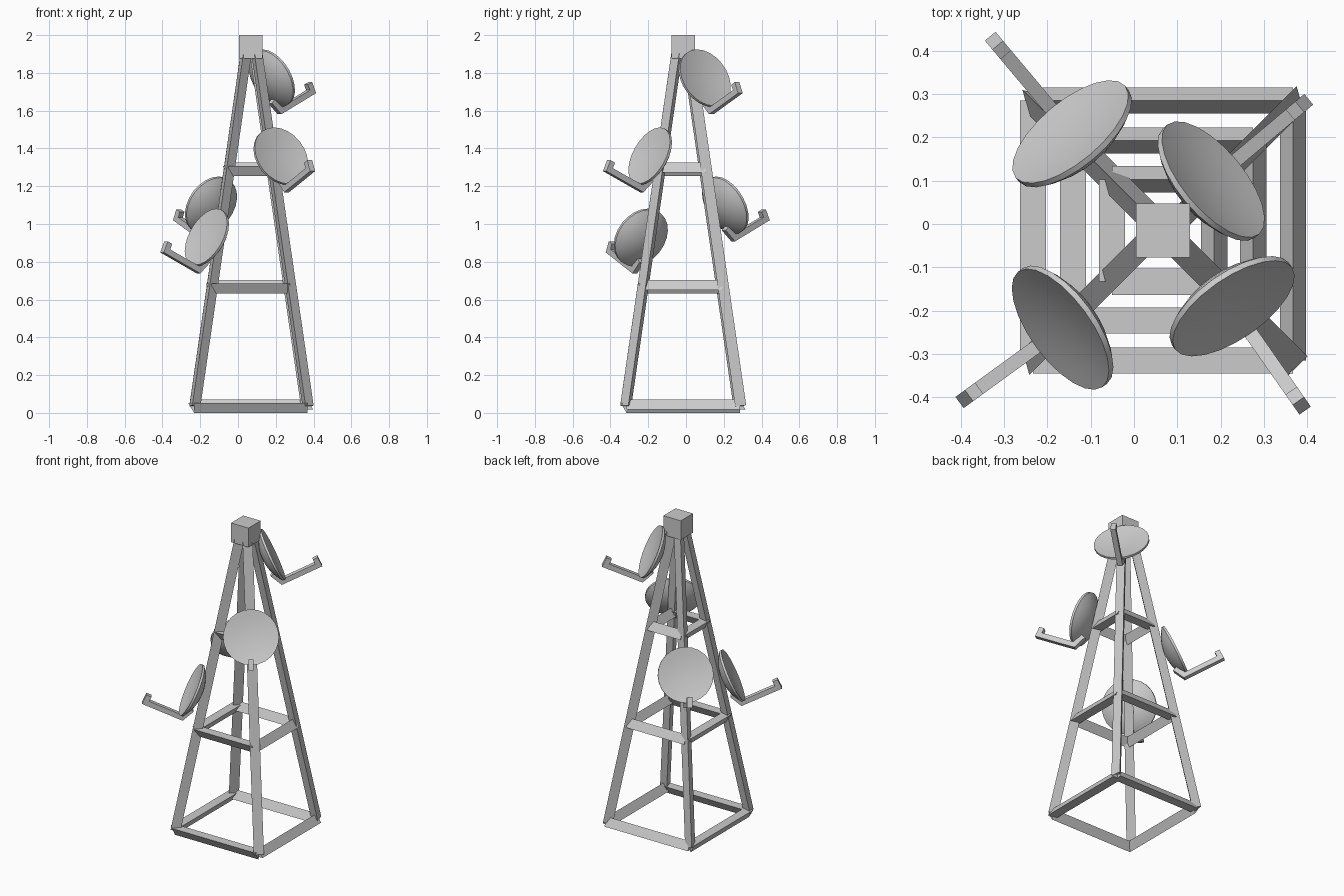
import bpy, bmesh, math
from mathutils import Vector

if "Cube" in bpy.data.objects:
    bpy.data.objects.remove(bpy.data.objects["Cube"])

CX, CY = 0.067, -0.015      # tower axis


def make(name, bm, smooth=False):
    bmesh.ops.recalc_face_normals(bm, faces=bm.faces)
    me = bpy.data.meshes.new(name)
    bm.to_mesh(me)
    bm.free()
    ob = bpy.data.objects.new(name, me)
    bpy.context.collection.objects.link(ob)
    if smooth:
        bpy.context.view_layer.objects.active = ob
        ob.select_set(True)
        bpy.ops.object.shade_smooth_by_angle(angle=math.radians(35))
        ob.select_set(False)
    return ob


def loft(bm, rings):
    # skin a list of vertex rings and cap both ends
    vs = [[bm.verts.new(p) for p in r] for r in rings]
    n = len(vs[0])
    for a, b in zip(vs, vs[1:]):
        for i in range(n):
            j = (i + 1) % n
            bm.faces.new((a[i], a[j], b[j], b[i]))
    bm.faces.new(vs[0])
    bm.faces.new(vs[-1])


def tri_beam(name, a, b, apex, r=0.035):
    # three-sided bar from a to b, one edge pointing towards apex
    a, b = Vector(a), Vector(b)
    d = (b - a).normalized()
    u = Vector(apex)
    u = (u - d * u.dot(d)).normalized()
    v = d.cross(u)
    offs = [u * r * math.cos(k * math.tau / 3) + v * r * math.sin(k * math.tau / 3)
            for k in range(3)]
    bm = bmesh.new()
    loft(bm, [[p + o for o in offs] for p in (a, b)])
    make(name, bm)


# Top block
bm = bmesh.new()
bmesh.ops.create_cube(bm, size=0.125)
bmesh.ops.translate(bm, verts=bm.verts, vec=(CX, CY, 1.9375))
make("top_block", bm)

# Legs
for label, sx, sy, ang in (("front_right", 1, -1, 135), ("front_left", -1, -1, 135),
                           ("back_left", -1, 1, 135), ("back_right", 1, 1, 75)):
    t = math.radians(ang)
    tri_beam(label + "_leg", (CX + sx * 0.3, CY + sy * 0.3, 0.035),
             (CX + sx * 0.027, CY + sy * 0.027, 1.915), (math.cos(t), math.sin(t), 0))

# Horizontal brace rings
for level, (h, z) in {"base": (0.3, 0.035), "middle": (0.208, 0.668),
                      "upper": (0.118, 1.29)}.items():
    c = [(CX + x * h, CY + y * h, z) for x, y in ((-1, -1), (1, -1), (1, 1), (-1, 1))]
    for k, (side, up) in enumerate((("front", -1), ("right", 1), ("back", 1), ("left", -1))):
        tri_beam(f"{level}_{side}_brace", c[k], c[(k + 1) % 4], (0, 0, up))


# Dish with feed arm
def dish(label, center, azimuth, elev=25, a=0.165, seg=24):
    az, el = math.radians(azimuth), math.radians(elev)
    c = Vector(center)
    n = Vector((math.cos(az) * math.cos(el), math.sin(az) * math.cos(el), math.sin(el)))
    t = Vector((-math.sin(az), math.cos(az), 0))
    u = n.cross(t)

    # shallow front, thin rim, domed back
    prof = [(r * a, -0.016 * (1 - r * r)) for r in (0.05, 0.25, 0.5, 0.75, 1)]
    depth = 0.056
    R = (a * a + depth * depth) / (2 * depth)
    for r in (1, 0.9, 0.75, 0.6, 0.4, 0.2, 0.05):
        x = r * a
        prof.append((x, -0.014 - (math.sqrt(R * R - x * x) - (R - depth))))
    bm = bmesh.new()
    loft(bm, [[c + n * z + r * (t * math.cos(k * math.tau / seg) + u * math.sin(k * math.tau / seg))
               for k in range(seg)] for r, z in prof])
    make(label + "_dish", bm, True)

    # mitred bent arm: behind the dish, under the rim, outwards, tip up
    path = [Vector(p) for p in ((-0.058, -0.11), (-0.028, -0.18), (0.21, -0.18), (0.21, -0.132))]
    hw = 0.016
    rings = []
    for i, p in enumerate(path):
        d0 = (p - path[i - 1]).normalized() if i else (path[1] - p).normalized()
        d1 = (path[i + 1] - p).normalized() if i < len(path) - 1 else d0
        m = (d0 + d1).normalized()
        q = Vector((-m.y, m.x)) * (hw / m.dot(d0))
        rings.append([c + n * (p.x + s * q.x) + u * (p.y + s * q.y) + t * w * hw
                      for s, w in ((1, 1), (1, -1), (-1, -1), (-1, 1))])
    bm = bmesh.new()
    loft(bm, rings)
    make(label + "_feed_arm", bm)


dish("back_right", (0.183, 0.103, 1.775), 40)
dish("front_right", (0.23, -0.195, 1.362), 305)
dish("back_left", (-0.147, 0.213, 1.102), 130)
dish("front_left", (-0.17, -0.243, 0.932), 216)
